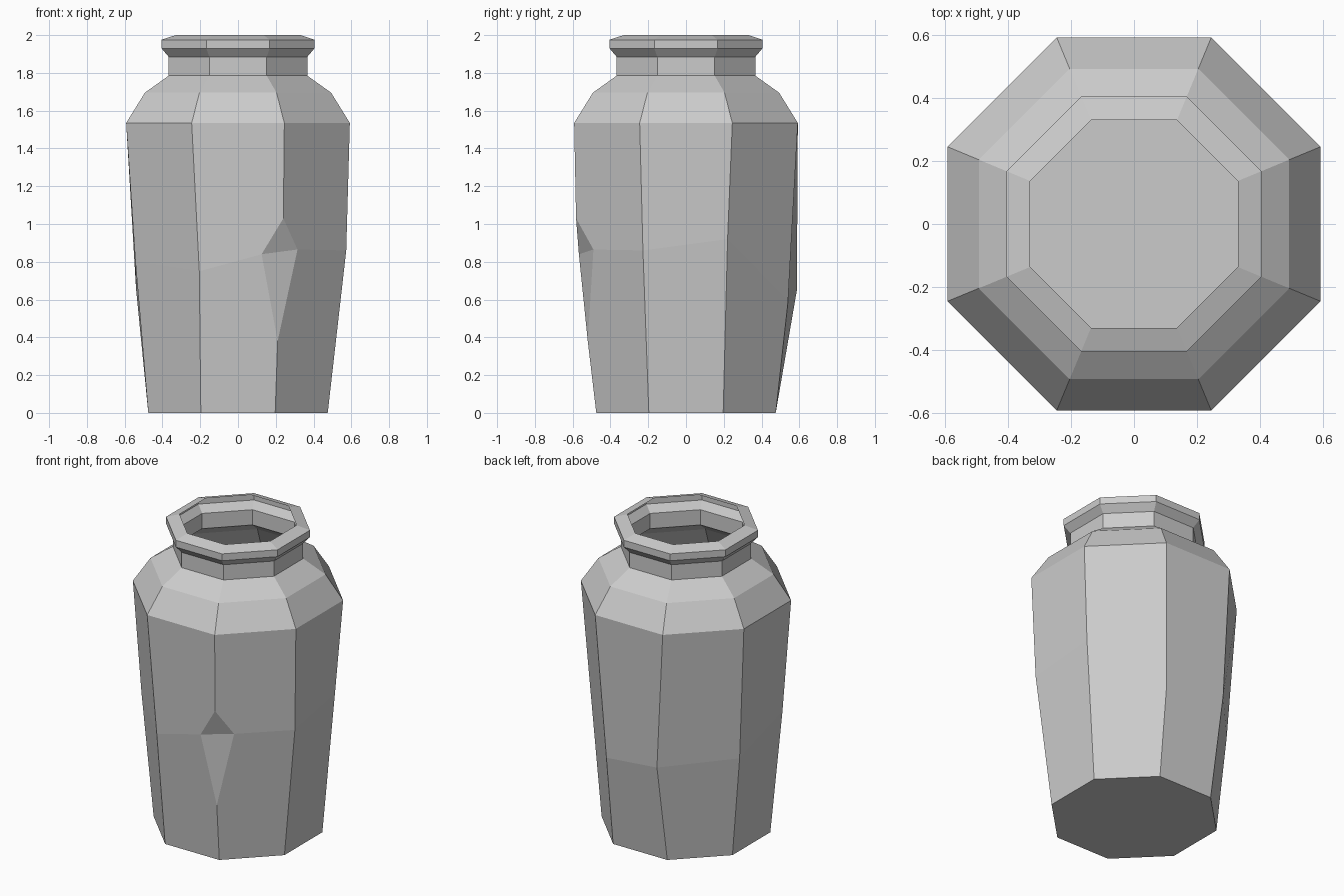
import bpy, bmesh, math

if "Cube" in bpy.data.objects:
    bpy.data.objects.remove(bpy.data.objects["Cube"])

bm = bmesh.new()


def ring(apothem, z):
    # octagon with flat sides on the axes, first corner at -67.5 degrees
    r = apothem / math.cos(math.pi / 8)
    return [bm.verts.new((r * math.cos(math.radians(-67.5 + 45 * i)),
                          r * math.sin(math.radians(-67.5 + 45 * i)), z))
            for i in range(8)]


def bridge(low, high, sides=range(8)):
    for i in sides:
        j = (i + 1) % 8
        bm.faces.new((low[i], low[j], high[j], high[i]))


# Base, shoulder, neck and lip; open at the mouth
base = ring(0.475, 0)
bm.faces.new(base[::-1])
shoulder = ring(0.592, 1.535)
last = shoulder
for a, z in [(0.493, 1.695), (0.367, 1.785), (0.367, 1.885),
             (0.405, 1.93), (0.405, 1.975), (0.33, 2.0)]:
    nxt = ring(a, z)
    bridge(last, nxt)
    last = nxt

# Uneven belly ring; the front right corner is replaced by the chip
belly = [None] + [bm.verts.new(p) for p in [
    (0.573, -0.228, 0.86), (0.55, 0.22, 0.92), (0.2, 0.54, 0.59),
    (-0.2, 0.587, 0.65), (-0.54, 0.215, 0.66), (-0.543, -0.225, 0.8),
    (-0.205, -0.55, 0.75)]]
bridge(base, belly, range(1, 7))
bridge(belly, shoulder, range(1, 7))

# Chipped corner and the two walls beside it
top, left, right, bottom = [bm.verts.new(p) for p in [
    (0.24, -0.582, 1.03), (0.125, -0.567, 0.84),
    (0.315, -0.49, 0.865), (0.21, -0.52, 0.38)]]
for f in [(top, left, right), (left, bottom, right),
          (shoulder[7], belly[7], left, top, shoulder[0]),
          (belly[7], base[7], base[0], bottom, left),
          (shoulder[0], top, right, belly[1], shoulder[1]),
          (right, bottom, base[0], base[1], belly[1])]:
    bm.faces.new(f)

bmesh.ops.recalc_face_normals(bm, faces=bm.faces[:])
mesh = bpy.data.meshes.new("vase")
bm.to_mesh(mesh)
bm.free()
bpy.context.collection.objects.link(bpy.data.objects.new("vase", mesh))
